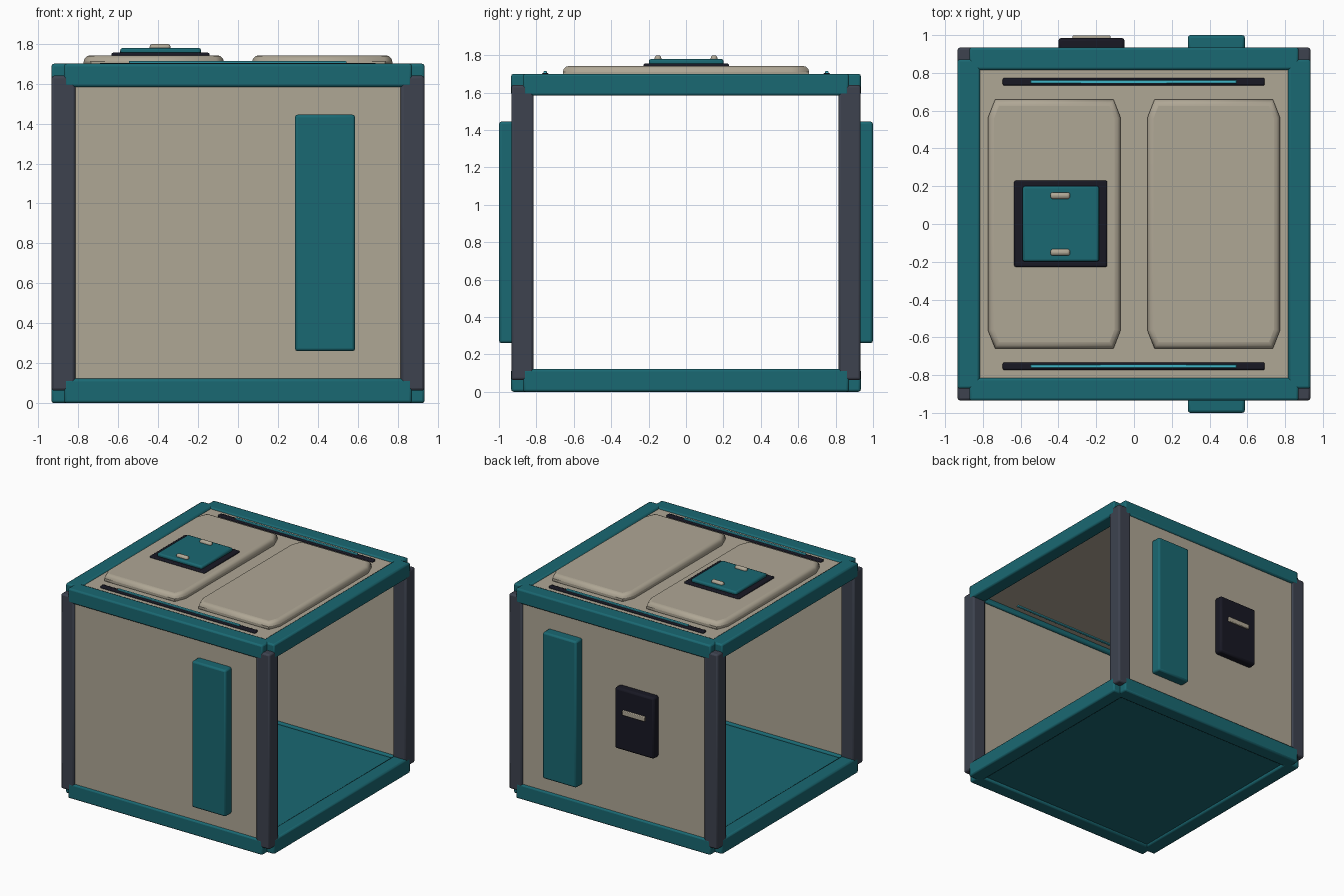
import bpy, bmesh, math

if "Cube" in bpy.data.objects:
    bpy.data.objects.remove(bpy.data.objects["Cube"])


def material(name, rgb):
    m = bpy.data.materials.new(name)
    m.diffuse_color = (*rgb, 1.0)
    m.use_nodes = True
    m.node_tree.nodes["Principled BSDF"].inputs["Base Color"].default_value = m.diffuse_color
    return m


TEAL = material("teal", (0.010, 0.138, 0.168))
BEIGE = material("warm_beige", (0.43, 0.385, 0.30))
SLATE = material("slate_grey", (0.047, 0.055, 0.078))
DARK = material("near_black", (0.009, 0.009, 0.017))
GLOW = material("bright_teal", (0.05, 0.47, 0.58))


def finish(name, bm, mat, bevel, segments):
    bmesh.ops.recalc_face_normals(bm, faces=bm.faces[:])
    me = bpy.data.meshes.new(name)
    bm.to_mesh(me)
    bm.free()
    me.materials.append(mat)
    ob = bpy.data.objects.new(name, me)
    bpy.context.collection.objects.link(ob)
    if bevel:
        mod = ob.modifiers.new("bevel", 'BEVEL')
        mod.width, mod.segments, mod.limit_method = bevel, segments, 'ANGLE'
        mod.angle_limit = math.radians(75)
    bpy.ops.object.select_all(action='DESELECT')
    ob.select_set(True)
    bpy.context.view_layer.objects.active = ob
    bpy.ops.object.shade_smooth_by_angle(angle=math.radians(35))
    return ob


def prism(name, outline, z0, z1, mat, bevel=0.0, segments=2):
    """Vertical prism from an outline of (x, y) points."""
    bm = bmesh.new()
    lo = [bm.verts.new((x, y, z0)) for x, y in outline]
    hi = [bm.verts.new((x, y, z1)) for x, y in outline]
    bm.faces.new(lo[::-1])
    bm.faces.new(hi)
    n = len(outline)
    for i in range(n):
        j = (i + 1) % n
        bm.faces.new((lo[i], lo[j], hi[j], hi[i]))
    return finish(name, bm, mat, bevel, segments)


def box(name, x, y, z, mat, bevel=0.0, segments=2):
    """Box from (min, max) pairs."""
    (x0, x1), (y0, y1) = sorted(x), sorted(y)
    return prism(name, [(x0, y0), (x1, y0), (x1, y1), (x0, y1)],
                 z[0], z[1], mat, bevel, segments)


OUT, INN, END = 0.935, 0.815, 0.872

# Frame beams, top and bottom, on all four sides
for level, z in (("bottom", (0.0, 0.122)), ("top", (1.583, 1.70))):
    for s, fb, lr in ((-1, "front", "left"), (1, "back", "right")):
        box(f"{level}_{fb}_beam", (-END, END), (s * INN, s * OUT), z, TEAL, 0.013)
        box(f"{level}_{lr}_beam", (s * INN, s * OUT), (-END, END), z, TEAL, 0.013)

# Corner pillars
for sx, lr in ((-1, "left"), (1, "right")):
    for sy, fb in ((-1, "front"), (1, "back")):
        box(f"{fb}_{lr}_pillar", (sx * INN, sx * (OUT - 0.001)),
            (sy * INN, sy * (OUT - 0.001)), (0.062, 1.64), SLATE, 0.013)

# Floor, roof and two walls; the left and right sides stay open
box("floor_panel", (-0.83, 0.83), (-0.83, 0.83), (0.02, 0.105), TEAL)
box("roof_panel", (-0.83, 0.83), (-0.83, 0.83), (1.622, 1.688), BEIGE)
for s, fb in ((-1, "front"), (1, "back")):
    box(f"{fb}_wall", (-0.83, 0.83), (s * 0.835, s * 0.921), (0.10, 1.60), BEIGE)
    # Tall raised wall plate
    box(f"{fb}_wall_plate", (0.285, 0.587), (s * 0.91, s * 1.0),
        (0.26, 1.445), TEAL, 0.014)

# Control box on the back wall
box("back_control_box", (-0.4, -0.05), (0.91, 0.985), (0.67, 1.165), DARK, 0.016)
box("back_box_handle", (-0.325, -0.125), (0.98, 0.998), (0.96, 1.0), BEIGE, 0.005)

# Roof pads with clipped corners
for s, lr in ((-1, "left"), (1, "right")):
    c, w, h = s * 0.422, 0.351, 0.658
    corners = [(w, h - 0.095), (w - 0.037, h)]
    pts = [(c + x, y) for x, y in corners]
    pts += [(c - x, y) for x, y in corners[::-1]]
    pts += [(c - x, -y) for x, y in corners]
    pts += [(c + x, -y) for x, y in corners[::-1]]
    prism(f"{lr}_roof_pad", pts, 1.66, 1.742, BEIGE, 0.032, 3)

# Roof hatch on the left pad
box("hatch_frame", (-0.634, -0.142), (-0.227, 0.23), (1.73, 1.755), DARK, 0.008)
box("hatch_lid", (-0.59, -0.185), (-0.199, 0.201), (1.745, 1.779), TEAL, 0.012)
for s, fb in ((-1, "front"), (1, "back")):
    y = s * 0.15
    box(f"hatch_{fb}_handle", (-0.443, -0.338), (y - 0.018, y + 0.018),
        (1.765, 1.799), BEIGE, 0.015, 3)
    # Roof rails with glowing strips that show through the roof
    y = s * 0.753
    box(f"roof_{fb}_rail", (-0.695, 0.692), (y - 0.02, y + 0.02),
        (1.67, 1.704), DARK, 0.008)
    box(f"roof_{fb}_light_strip", (-0.547, 0.543), (y - 0.01, y + 0.01),
        (1.612, 1.714), GLOW, 0.004)
